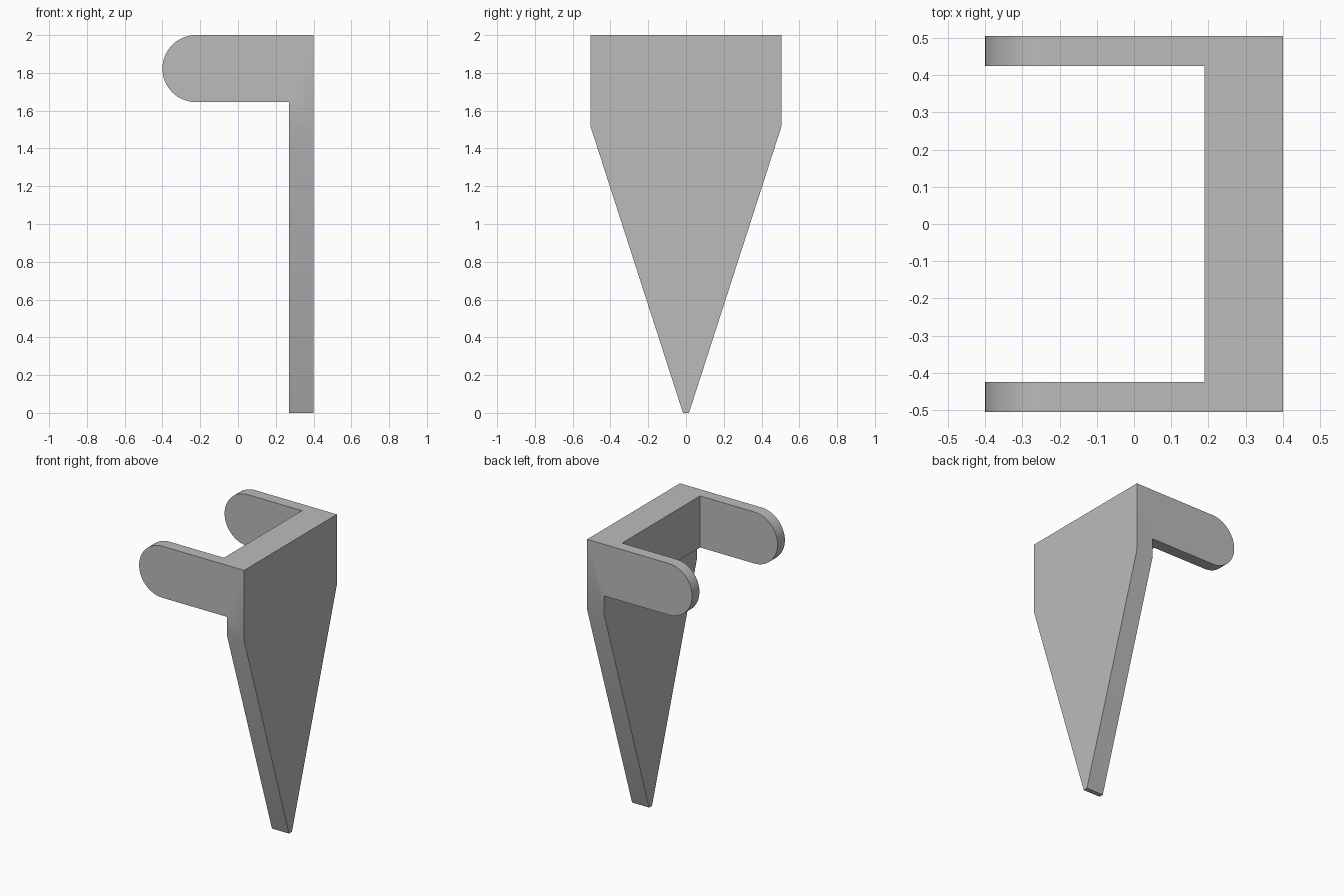
import bpy, bmesh, math
from mathutils import Vector

cube = bpy.data.objects.get("Cube")
if cube:
    bpy.data.objects.remove(cube, do_unlink=True)

grey = bpy.data.materials.new("plain grey")
grey.use_nodes = True
colour = (0.5, 0.5, 0.5, 1)
grey.diffuse_color = colour
grey.node_tree.nodes["Principled BSDF"].inputs["Base Color"].default_value = colour


def prism(name, points, sweep):
    """Solid made by sweeping a flat outline along a vector."""
    bm = bmesh.new()
    face = bm.faces.new([bm.verts.new(p) for p in points])
    result = bmesh.ops.extrude_face_region(bm, geom=[face])
    moved = [g for g in result["geom"] if isinstance(g, bmesh.types.BMVert)]
    bmesh.ops.translate(bm, vec=Vector(sweep), verts=moved)
    bmesh.ops.recalc_face_normals(bm, faces=bm.faces)
    mesh = bpy.data.meshes.new(name)
    bm.to_mesh(mesh)
    bm.free()
    mesh.materials.append(grey)
    obj = bpy.data.objects.new(name, mesh)
    bpy.context.collection.objects.link(obj)
    return obj


def combine(obj, cutter, operation):
    cutter.hide_render = True
    mod = obj.modifiers.new(operation.lower(), "BOOLEAN")
    mod.operation, mod.solver, mod.object = operation, "EXACT", cutter
    bpy.context.view_layer.objects.active = obj
    bpy.ops.object.modifier_apply(modifier=mod.name)
    bpy.data.objects.remove(cutter, do_unlink=True)


# Hook outline: upright plate with a round-ended arm at the top
half_width, back, top, arm_low = 0.505, 0.4, 2.0, 1.645
radius = (top - arm_low) / 2
centre_x, centre_z = radius - back, top - radius
steps = 32
outline = [(0.27, 0), (back, 0), (back, top)]
for i in range(steps + 1):
    a = math.pi / 2 + math.pi * i / steps
    outline.append((centre_x + radius * math.cos(a), centre_z + radius * math.sin(a)))
outline.append((0.27, arm_low))
hook = prism("bracket_with_spike", [(x, -half_width, z) for x, z in outline],
             (0, 2 * half_width, 0))

# Tapered outline that narrows the plate to a blunt point
right_half = [(0.0063, -0.03), (half_width, 1.515)]
side = right_half + [(0.6, 1.515), (0.6, 2.2)]
taper = side + [(-y, z) for y, z in reversed(side)]
combine(hook, prism("taper_cutter", [(-1, y, z) for y, z in taper], (2, 0, 0)), "INTERSECT")

# Gap between the two arms, leaving a thicker crossbar against the plate
gap = [(-1, 1.3), (0.19, 1.3), (0.19, 2.3), (-1, 2.3)]
combine(hook, prism("gap_cutter", [(x, -0.425, z) for x, z in gap], (0, 0.85, 0)), "DIFFERENCE")

bpy.ops.object.select_all(action="DESELECT")
hook.select_set(True)
bpy.context.view_layer.objects.active = hook
bpy.ops.object.shade_smooth_by_angle(angle=math.radians(30))
